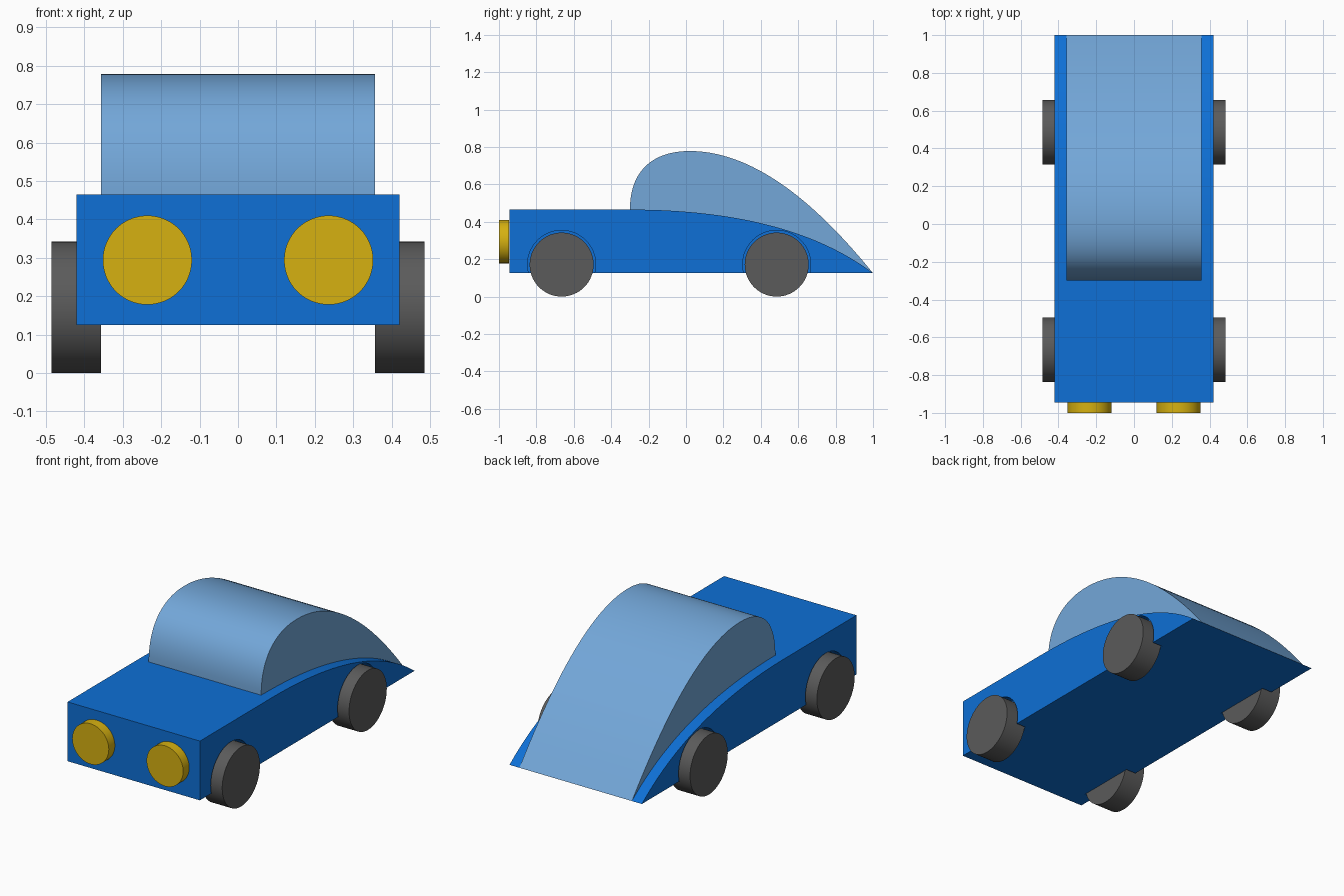
import bpy, bmesh, math
from mathutils import Matrix, Vector

if "Cube" in bpy.data.objects:
    bpy.data.objects.remove(bpy.data.objects["Cube"])


def material(name, srgb):
    m = bpy.data.materials.new(name)
    lin = [((c / 255 + 0.055) / 1.055) ** 2.4 for c in srgb]
    m.diffuse_color = (*lin, 1)
    m.use_nodes = True
    m.node_tree.nodes["Principled BSDF"].inputs["Base Color"].default_value = m.diffuse_color
    return m


BLUE = material("body blue", (14, 112, 214))
LIGHT = material("cabin light blue", (115, 167, 217))
YELLOW = material("lamp yellow", (214, 177, 17))
GREY = material("tyre grey", (91, 91, 91))


def bezier(p0, p1, p2, p3, n):
    pts = []
    for i in range(n + 1):
        t = i / n
        s = 1 - t
        pts.append(tuple(s**3 * a + 3 * s * s * t * b + 3 * s * t * t * c + t**3 * d
                         for a, b, c, d in zip(p0, p1, p2, p3)))
    return pts


def finish(bm, name, mat):
    bmesh.ops.recalc_face_normals(bm, faces=bm.faces[:])
    me = bpy.data.meshes.new(name)
    bm.to_mesh(me)
    bm.free()
    ob = bpy.data.objects.new(name, me)
    bpy.context.collection.objects.link(ob)
    me.materials.append(mat)
    return ob


def smooth(ob):
    bpy.ops.object.select_all(action='DESELECT')
    ob.select_set(True)
    bpy.context.view_layer.objects.active = ob
    bpy.ops.object.shade_smooth_by_angle(angle=math.radians(30))


def extrude_profile(name, pts, half_width, mat):
    """Extrude a (y, z) side profile symmetrically across x."""
    bm = bmesh.new()
    face = bm.faces.new([bm.verts.new((-half_width, y, z)) for y, z in pts])
    ext = bmesh.ops.extrude_face_region(bm, geom=[face])
    verts = [g for g in ext["geom"] if isinstance(g, bmesh.types.BMVert)]
    bmesh.ops.translate(bm, verts=verts, vec=(2 * half_width, 0, 0))
    return finish(bm, name, mat)


def disc(name, centre, radius, depth, axis, mat):
    bm = bmesh.new()
    bmesh.ops.create_cone(bm, cap_ends=True, segments=64, radius1=radius,
                          radius2=radius, depth=depth)
    rot = Vector((0, 0, 1)).rotation_difference(Vector(axis)).to_matrix().to_4x4()
    bm.transform(Matrix.Translation(centre) @ rot)
    return finish(bm, name, mat)


# Sloping tail line shared by the body and the cabin (quadratic curve)
A, C, B = (-0.30, 0.465), (0.55, 0.465), (1.0, 0.125)
tail = bezier(A, tuple((a + 2 * c) / 3 for a, c in zip(A, C)),
              tuple((b + 2 * c) / 3 for b, c in zip(B, C)), B, 40)

# Body with wheel arches cut out
body = extrude_profile("body", [(-0.945, 0.125), (-0.945, 0.465)] + tail, 0.42, BLUE)
WHEELS = [("front", -0.665), ("rear", 0.485)]
SIDES = [("left", -1), ("right", 1)]
for end, y in WHEELS:
    for side, s in SIDES:
        cutter = disc("arch_cutter", (s * 0.457, y, 0.172), 0.182, 0.2, (1, 0, 0), BLUE)
        cutter.hide_render = True
        mod = body.modifiers.new("arch", 'BOOLEAN')
        mod.operation = 'DIFFERENCE'
        mod.solver = 'EXACT'
        mod.object = cutter
        bpy.context.view_layer.objects.active = body
        bpy.ops.object.modifier_apply(modifier=mod.name)
        bpy.data.objects.remove(cutter)
smooth(body)

# Rounded cabin resting on the tail line
roof = bezier((-0.30, 0.465), (-0.30, 0.67), (-0.18, 0.778), (0.02, 0.778), 20)
roof += bezier((0.02, 0.778), (0.38, 0.778), (0.72, 0.47), (1.0, 0.125), 32)[1:]
smooth(extrude_profile("cabin", roof + tail[-2:0:-1], 0.357, LIGHT))

# Wheels
for end, y in WHEELS:
    for side, s in SIDES:
        smooth(disc(f"{end}_{side}_wheel", (s * 0.421, y, 0.171), 0.171, 0.128,
                    (1, 0, 0), GREY))

# Headlights
for side, s in SIDES:
    smooth(disc(f"{side}_headlight", (s * 0.236, -0.9725, 0.294), 0.116, 0.055,
                (0, 1, 0), YELLOW))
